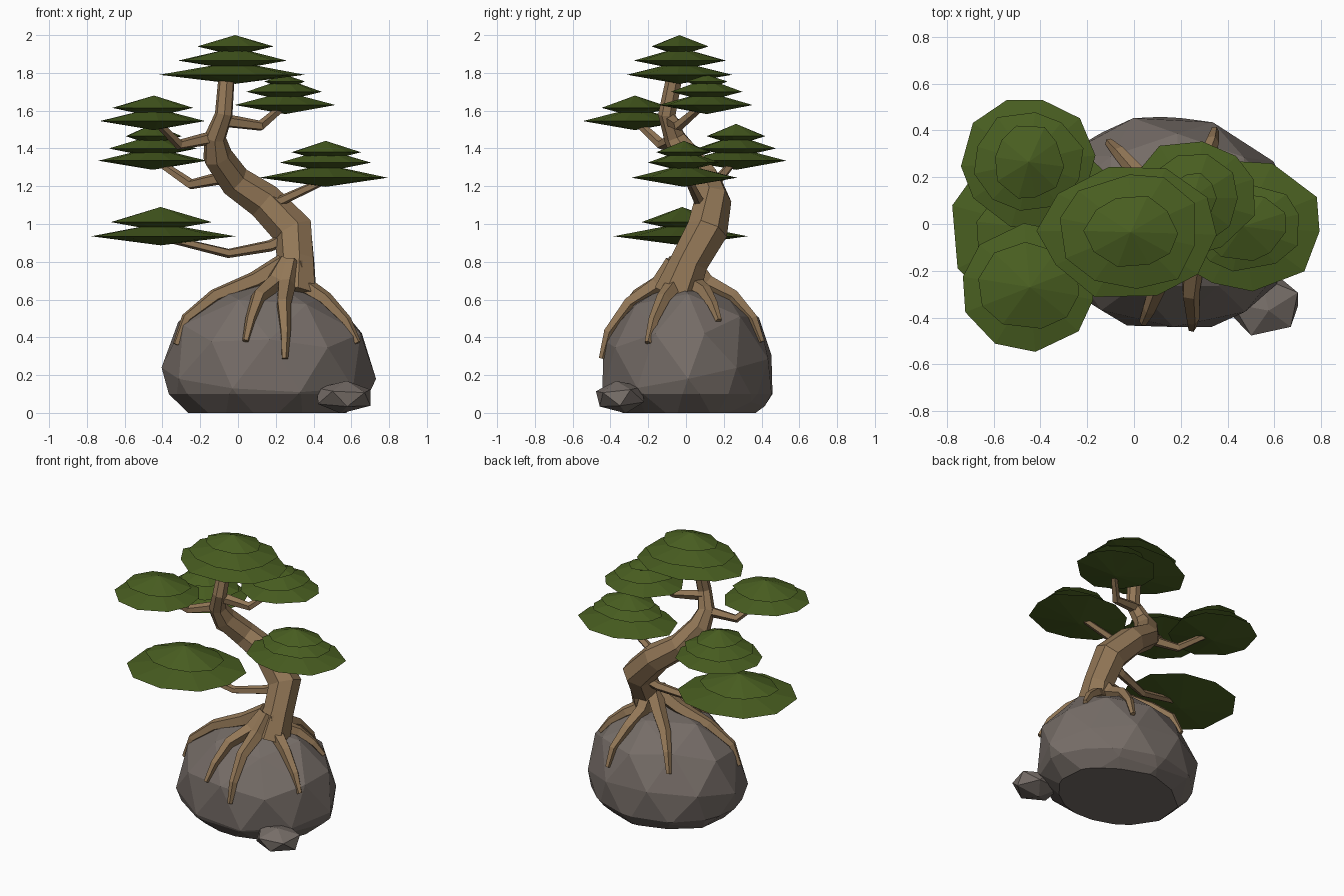
import bpy, bmesh, math, random
from mathutils import Vector, Matrix
from mathutils.bvhtree import BVHTree

if "Cube" in bpy.data.objects:
    bpy.data.objects.remove(bpy.data.objects["Cube"])

random.seed(4)


def material(name, rgb):
    m = bpy.data.materials.new(name)
    m.diffuse_color = (*rgb, 1)
    m.use_nodes = True
    m.node_tree.nodes["Principled BSDF"].inputs["Base Color"].default_value = m.diffuse_color
    return m


LEAF = material("leaf green", (0.067, 0.114, 0.015))
BARK = material("bark brown", (0.290, 0.185, 0.095))
STONE = material("stone grey", (0.180, 0.152, 0.136))


def finish(bm, name, mat):
    bmesh.ops.recalc_face_normals(bm, faces=bm.faces)
    me = bpy.data.meshes.new(name)
    bm.to_mesh(me)
    bm.free()
    me.materials.append(mat)
    ob = bpy.data.objects.new(name, me)
    bpy.context.collection.objects.link(ob)
    return ob


def add_tube(bm, path, radii, sides):
    """Tapered faceted tube along a path, with a twist-free frame."""
    pts = [Vector(p) for p in path]
    u = Vector((0.3, 1, 0.1))
    rings = []
    for i, p in enumerate(pts):
        t = (pts[min(i + 1, len(pts) - 1)] - pts[max(i - 1, 0)]).normalized()
        u = (u - t * u.dot(t)).normalized()
        v = t.cross(u)
        ring = []
        for k in range(sides):
            a = math.tau * k / sides
            ring.append(bm.verts.new(p + (u * math.cos(a) + v * math.sin(a)) * radii[i]))
        rings.append(ring)
    for a, b in zip(rings, rings[1:]):
        for k in range(sides):
            j = (k + 1) % sides
            bm.faces.new((a[k], a[j], b[j], b[k]))
    bm.faces.new(rings[0])
    bm.faces.new(rings[-1])


def slice_at(bm, z, clear):
    bmesh.ops.bisect_plane(bm, geom=bm.verts[:] + bm.edges[:] + bm.faces[:],
                           plane_co=(0, 0, z), plane_no=(0, 0, 1), clear_inner=clear)


def stone(name, centre, size, subdiv, jitter, turn, dent=0, chamfer=0):
    """Faceted boulder cut flat at the ground, with a dented corner and chamfered foot."""
    bm = bmesh.new()
    bmesh.ops.create_icosphere(bm, subdivisions=subdiv, radius=1,
                               matrix=Matrix.Rotation(turn, 4, 'Z') @ Matrix.Rotation(0.2, 4, 'X'))
    for v in bm.verts:
        f = 1 + random.uniform(-jitter, jitter)
        f -= dent * max(0, (v.co.x + v.co.y) / 1.414) ** 5
        v.co = Vector([c + s * k * f for c, s, k in zip(centre, size, v.co)])
    slice_at(bm, 0, True)
    if chamfer:
        slice_at(bm, chamfer, False)
        for v in bm.verts:
            if v.co.z < chamfer - 0.001:
                k = 1 - 0.15 * (1 - v.co.z / chamfer)
                v.co.x = centre[0] + (v.co.x - centre[0]) * k
                v.co.y = centre[1] + (v.co.y - centre[1]) * k
    bmesh.ops.holes_fill(bm, edges=[e for e in bm.edges if e.is_boundary])
    tree = BVHTree.FromBMesh(bm)
    finish(bm, name, STONE)
    return tree


# Boulder and pebble
ROCK = Vector((0.16, 0.015, 0.21))
rock_tree = stone("boulder", ROCK, (0.575, 0.478, 0.495), 2, 0.025, 0.3, 0.10, 0.1)
stone("pebble", (0.56, -0.345, 0.085), (0.17, 0.148, 0.088), 1, 0.06, 0.5)

# Trunk: x, y, z, radius
trunk = [(0.30, -0.05, 0.62, 0.125), (0.31, 0.02, 0.80, 0.102), (0.295, 0.11, 0.96, 0.112),
         (0.14, 0.14, 1.12, 0.100), (-0.02, 0.10, 1.23, 0.088), (-0.11, 0.00, 1.36, 0.080),
         (-0.12, -0.06, 1.46, 0.058), (-0.075, -0.10, 1.58, 0.048), (-0.06, -0.06, 1.78, 0.044)]
bm = bmesh.new()
add_tube(bm, [p[:3] for p in trunk], [p[3] for p in trunk], 7)
finish(bm, "trunk", BARK)

# Roots draped over the boulder, given by their tips
tips = [(-0.32, -0.14, 0.36), (0.04, -0.42, 0.38), (0.25, -0.46, 0.29), (0.63, -0.20, 0.37),
        (0.58, 0.18, 0.50), (0.35, 0.41, 0.38), (-0.10, 0.34, 0.42)]
base = Vector((0.28, -0.02, 0.72))
pole = Vector((0.16, 0.015, 0.70))
bm = bmesh.new()
for tip in tips:
    tip = Vector(tip)
    out = (tip - base).to_2d().normalized().to_3d()
    path, radii = [base + out * 0.04 + Vector((0, 0, 0.07))], [0.058]
    for t, bend in ((0.25, 0.35), (0.5, 0.7), (0.75, 0.7), (1.0, 0)):
        p = base.lerp(tip, t).lerp(pole.lerp(tip, t), bend)
        d = (p - ROCK).normalized()
        r = 0.062 - 0.044 * t
        hit = rock_tree.ray_cast(ROCK, d)[0]
        path.append(hit + d * r * 0.5)
        radii.append(r)
    add_tube(bm, path, radii, 5)
finish(bm, "roots", BARK)

# Branches, each with one elbow
branches = {
    "lower_left_branch": [(0.27, 0.10, 0.93), (0.17, 0.08, 0.885), (-0.05, 0.03, 0.845), (-0.40, -0.02, 0.93)],
    "right_branch": [(0.06, 0.12, 1.18), (0.22, 0.07, 1.12), (0.48, 0.01, 1.24)],
    "back_left_branch": [(-0.06, 0.06, 1.25), (-0.25, 0.15, 1.21), (-0.44, 0.26, 1.34)],
    "front_left_branch": [(-0.12, -0.05, 1.46), (-0.31, -0.13, 1.42), (-0.44, -0.27, 1.55)],
    "upper_right_branch": [(-0.09, -0.08, 1.55), (0.12, -0.04, 1.52), (0.25, 0.09, 1.63)],
}
for name, path in branches.items():
    bm = bmesh.new()
    n = len(path) - 1
    add_tube(bm, path, [0.038 - 0.018 * i / n for i in range(n + 1)], 5)
    finish(bm, name, BARK)

# Foliage pads: centre x, y, then layers of (rim height, x radius, y radius), top height
pads = {
    "crown_pad": (-0.015, -0.035, [(1.79, 0.39, 0.295), (1.865, 0.30, 0.255), (1.94, 0.20, 0.16)], 2.0),
    "upper_right_pad": (0.25, 0.11, [(1.63, 0.28, 0.25), (1.70, 0.20, 0.195), (1.755, 0.11, 0.11)], 1.79),
    "right_pad": (0.465, -0.01, [(1.245, 0.345, 0.28), (1.325, 0.25, 0.195), (1.38, 0.19, 0.15)], 1.44),
    "front_left_pad": (-0.445, -0.27, [(1.545, 0.29, 0.27), (1.615, 0.225, 0.19)], 1.68),
    "back_left_pad": (-0.45, 0.265, [(1.335, 0.28, 0.285), (1.40, 0.235, 0.22), (1.465, 0.15, 0.16)], 1.53),
    "lower_left_pad": (-0.41, -0.02, [(0.935, 0.405, 0.365), (1.01, 0.275, 0.22)], 1.09),
}
SIDES = 10
for name, (cx, cy, layers, top) in pads.items():
    bm = bmesh.new()
    for i, (z, rx, ry) in enumerate(layers):
        apex = top if i == len(layers) - 1 else z + 0.07
        start = random.uniform(0, 0.6)
        up = bm.verts.new((cx, cy, apex))
        down = bm.verts.new((cx, cy, z - 0.048))
        rim = []
        for k in range(SIDES):
            a = start + math.tau * (k + random.uniform(-0.15, 0.15)) / SIDES
            f = random.uniform(0.94, 1.04)
            rim.append(bm.verts.new((max(-0.8, min(0.8, cx + rx * f * math.cos(a))),
                                     cy + ry * f * math.sin(a), z)))
        for k in range(SIDES):
            j = (k + 1) % SIDES
            bm.faces.new((rim[k], rim[j], up))
            bm.faces.new((rim[j], rim[k], down))
    finish(bm, name, LEAF)
